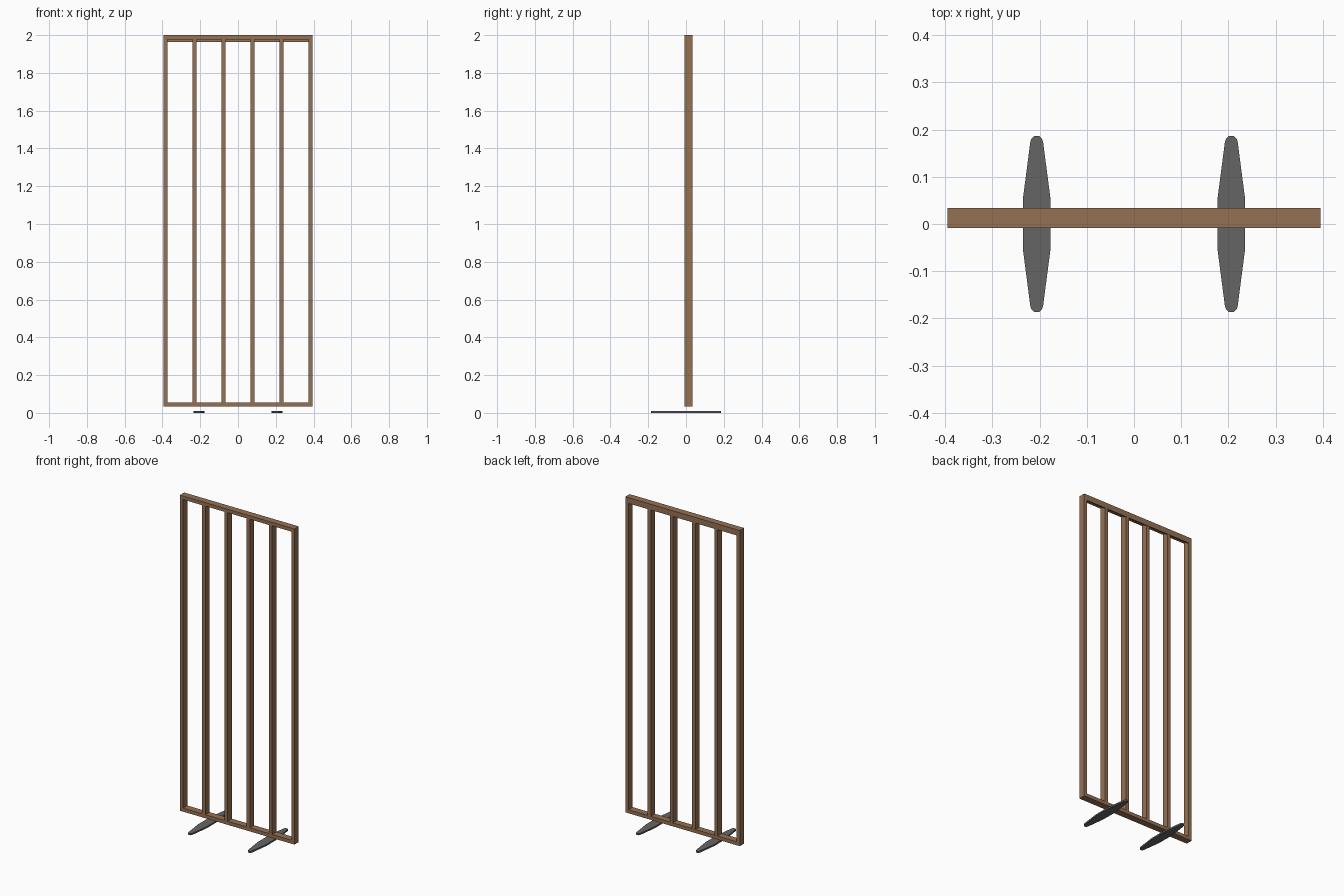
import bpy, bmesh, math

if "Cube" in bpy.data.objects:
    bpy.data.objects.remove(bpy.data.objects["Cube"])

def material(name, rgb):
    m = bpy.data.materials.new(name)
    m.diffuse_color = (*rgb, 1)
    m.use_nodes = True
    m.node_tree.nodes["Principled BSDF"].inputs["Base Color"].default_value = m.diffuse_color
    return m

wood = material("brown wood", (0.30, 0.165, 0.088))
metal = material("dark grey metal", (0.13, 0.13, 0.13))

def finish(name, bm, mat):
    bmesh.ops.recalc_face_normals(bm, faces=bm.faces)
    me = bpy.data.meshes.new(name)
    bm.to_mesh(me)
    bm.free()
    me.materials.append(mat)
    ob = bpy.data.objects.new(name, me)
    bpy.context.collection.objects.link(ob)
    return ob

def box(name, x0, x1, y0, y1, z0, z1, mat=wood):
    bm = bmesh.new()
    bmesh.ops.create_cube(bm, size=1)
    for v in bm.verts:
        v.co = (x1 if v.co.x > 0 else x0, y1 if v.co.y > 0 else y0, z1 if v.co.z > 0 else z0)
    return finish(name, bm, mat)

Y0, Y1 = -0.008, 0.034      # frame depth
Z0, Z1 = 0.033, 2.0         # frame height
W, T = 0.395, 0.022         # half width, bar thickness

# outer frame
for side, s in (("left", -1), ("right", 1)):
    a, b = sorted((s * W, s * (W - T)))
    box(side + "_stile", a, b, Y0, Y1, Z0, Z1)
box("bottom_rail", -W + T, W - T, Y0, Y1, Z0, Z0 + T)
box("top_rail", -W + T, W - T, Y0, Y1, Z1 - T, Z1)
# lip along the back of the top rail
box("top_back_lip", -W + T, W - T, Y1 - 0.008, Y1, Z1 - 0.036, Z1 - T)

# inner upright slats
for i in range(4):
    x = (i - 1.5) * 0.1535
    box("slat_%d" % (i + 1), x - T / 2, x + T / 2, Y0, Y1 - 0.001, Z0 + T, Z1 - T)

# tapered floor feet with rounded tips
def foot(name, cx):
    half = [(0.029, 0.0), (0.029, 0.055), (0.0135, 0.174), (0.011, 0.181), (0.006, 0.186)]
    q = half[1:]
    pts = q + [(-x, y) for x, y in reversed(q)]
    pts += [(-x, -y) for x, y in pts]
    bm = bmesh.new()
    f = bm.faces.new([bm.verts.new((cx + x, y, 0)) for x, y in pts])
    r = bmesh.ops.extrude_face_region(bm, geom=[f])
    for v in r["geom"]:
        if isinstance(v, bmesh.types.BMVert):
            v.co.z = 0.01
    finish(name, bm, metal)

foot("left_foot", -0.206)
foot("right_foot", 0.206)
